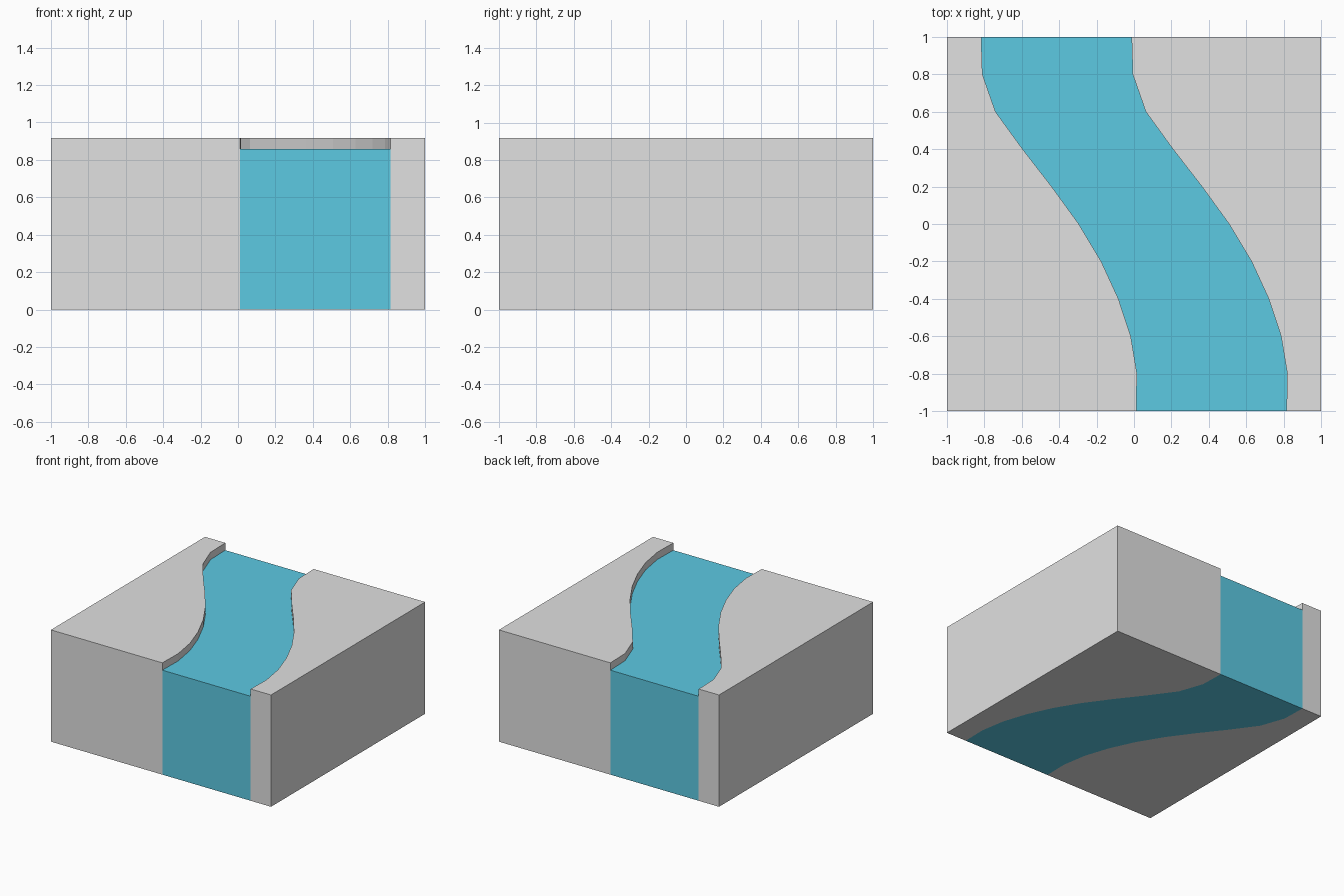
import bpy, bmesh

if "Cube" in bpy.data.objects:
    bpy.data.objects.remove(bpy.data.objects["Cube"])

BANK_TOP, WATER_TOP, WIDTH = 0.918, 0.858, 0.803
# left shoreline x, from y = -1 to y = 1 in even steps
SHORE = [0.012, 0.016, -0.017, -0.083, -0.175, -0.295,
         -0.44, -0.595, -0.74, -0.81, -0.816]
left = [(x, -1 + 0.2 * i) for i, x in enumerate(SHORE)]
right = [(x + WIDTH, y) for x, y in left]


def material(name, rgb):
    m = bpy.data.materials.new(name)
    m.diffuse_color = (*rgb, 1)
    m.use_nodes = True
    m.node_tree.nodes["Principled BSDF"].inputs["Base Color"].default_value = m.diffuse_color
    return m


def slab(name, a, b, height, mat):
    """Solid strip between edge lines a (left) and b (right), standing on z = 0."""
    bm = bmesh.new()
    rows = [[bm.verts.new((x, y, z)) for x, y in line]
            for line, z in ((a, 0), (b, 0), (b, height), (a, height))]
    for i in range(len(a) - 1):
        for k in range(4):
            r, s = rows[k], rows[(k + 1) % 4]
            bm.faces.new((r[i], r[i + 1], s[i + 1], s[i]))
    for end in (0, -1):
        bm.faces.new([r[end] for r in rows])
    bmesh.ops.recalc_face_normals(bm, faces=bm.faces)
    mesh = bpy.data.meshes.new(name)
    bm.to_mesh(mesh)
    bm.free()
    mesh.materials.append(mat)
    bpy.context.collection.objects.link(bpy.data.objects.new(name, mesh))


grey = material("light_grey", (0.75, 0.75, 0.75))
blue = material("water_blue", (0.107, 0.586, 0.767))

# banks on both sides, river between them
slab("left_bank", [(-1, y) for _, y in left], left, BANK_TOP, grey)
slab("right_bank", right, [(1, y) for _, y in right], BANK_TOP, grey)
slab("river", left, right, WATER_TOP, blue)
